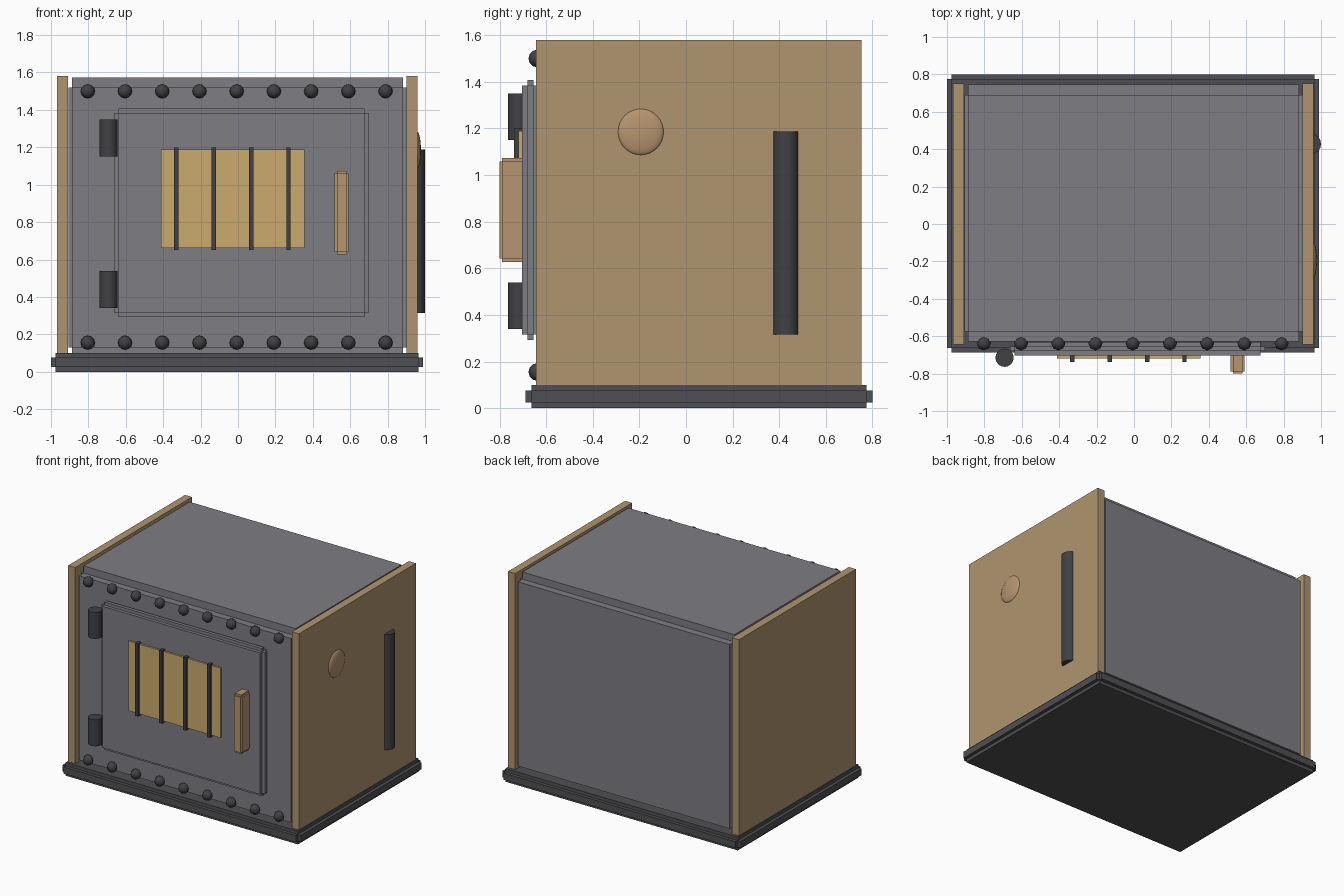
import bpy, bmesh, math
from mathutils import Vector

if "Cube" in bpy.data.objects:
    bpy.data.objects.remove(bpy.data.objects["Cube"], do_unlink=True)


def material(name, r, g, b):
    m = bpy.data.materials.new(name)
    m.use_nodes = True
    m.diffuse_color = (r, g, b, 1)
    m.node_tree.nodes["Principled BSDF"].inputs["Base Color"].default_value = (r, g, b, 1)
    return m


IRON = material("grey_iron", 0.21, 0.205, 0.23)
DARK = material("dark_steel", 0.08, 0.078, 0.088)
BLACK = material("blackened_metal", 0.052, 0.053, 0.058)
TAN = material("tan_panel", 0.43, 0.30, 0.16)
BRASS = material("pale_brass", 0.59, 0.41, 0.155)
COPPER = material("copper", 0.47, 0.30, 0.16)


def finish(bm, name, mat, smooth=False):
    mesh = bpy.data.meshes.new(name)
    bmesh.ops.recalc_face_normals(bm, faces=bm.faces)
    for f in bm.faces:
        f.smooth = smooth and len(f.verts) < 5
    bm.to_mesh(mesh)
    bm.free()
    mesh.materials.append(mat)
    ob = bpy.data.objects.new(name, mesh)
    bpy.context.collection.objects.link(ob)
    return ob


def box(name, mat, x, y, z, step=None):
    """Box from (min, max) ranges; step cuts a square notch along every edge."""
    step = Vector(step or (0, 0, 0))
    centre = Vector([(a + b) / 2 for a, b in (x, y, z)])
    half = Vector([(b - a) / 2 for a, b in (x, y, z)]) - step
    bm = bmesh.new()
    bmesh.ops.create_cube(bm, size=2)
    bmesh.ops.scale(bm, vec=half, verts=bm.verts)
    if step.length:
        bm.normal_update()
        caps = bmesh.ops.extrude_discrete_faces(bm, faces=bm.faces[:])["faces"]
        for f in caps:
            f.normal_update()
            axis = max(range(3), key=lambda i: abs(f.normal[i]))
            move = Vector()
            move[axis] = math.copysign(step[axis], f.calc_center_median()[axis])
            bmesh.ops.translate(bm, vec=move, verts=f.verts)
    bmesh.ops.translate(bm, vec=centre, verts=bm.verts)
    return finish(bm, name, mat)


def upright_rod(name, mat, x, y, z, radius):
    bm = bmesh.new()
    bmesh.ops.create_cone(bm, cap_ends=True, segments=16, radius1=radius,
                          radius2=radius, depth=z[1] - z[0])
    bmesh.ops.translate(bm, vec=(x, y, sum(z) / 2), verts=bm.verts)
    return finish(bm, name, mat, True)


def ball(name, mat, centre, size, u, v):
    bm = bmesh.new()
    bmesh.ops.create_uvsphere(bm, u_segments=u, v_segments=v, radius=1)
    bmesh.ops.scale(bm, vec=size, verts=bm.verts)
    bmesh.ops.translate(bm, vec=centre, verts=bm.verts)
    return finish(bm, name, mat, True)


# Base and body
box("base", DARK, (-1, 0.99), (-0.688, 0.8), (0, 0.1), (0.025, 0.025, 0.025))
box("body", IRON, (-0.907, 0.903), (-0.628, 0.745), (0.075, 1.573), (0.02, 0.054, 0.054))

# Side panels
box("right_panel", TAN, (-0.969, -0.91), (-0.643, 0.752), (0.09, 1.58))
box("left_panel", TAN, (0.9, 0.959), (-0.643, 0.752), (0.09, 1.58))

# Door with window and bars
box("door", IRON, (-0.663, 0.7), (-0.704, -0.63), (0.293, 1.407), (0.023, 0.024, 0.023))
box("window", BRASS, (-0.413, 0.355), (-0.718, -0.69), (0.662, 1.188))
for i in range(4):
    cx = -0.33 + i * 0.2
    box(f"window_bar_{i + 1}", BLACK, (cx - 0.012, cx + 0.012), (-0.738, -0.7), (0.65, 1.2))

# Door handle
box("door_handle", COPPER, (0.517, 0.59), (-0.8, -0.69), (0.627, 1.073), (0.011, 0.011, 0.014))

# Hinges
for name, low in (("lower_hinge", 0.34), ("upper_hinge", 1.15)):
    upright_rod(name, BLACK, -0.692, -0.715, (low, low + 0.2), 0.049)

# Rivet rows
for row, z in (("lower", 0.155), ("upper", 1.5)):
    for i in range(9):
        ball(f"{row}_rivet_{i + 1}", BLACK, (-0.803 + i * 0.199, -0.638, z),
             (0.038, 0.038, 0.038), 8, 6)

# Side knob and grip
ball("side_knob", COPPER, (0.957, -0.194, 1.185), (0.021, 0.099, 0.099), 24, 16)
upright_rod("side_grip", BLACK, 0.944, 0.428, (0.315, 1.187), 0.056)
